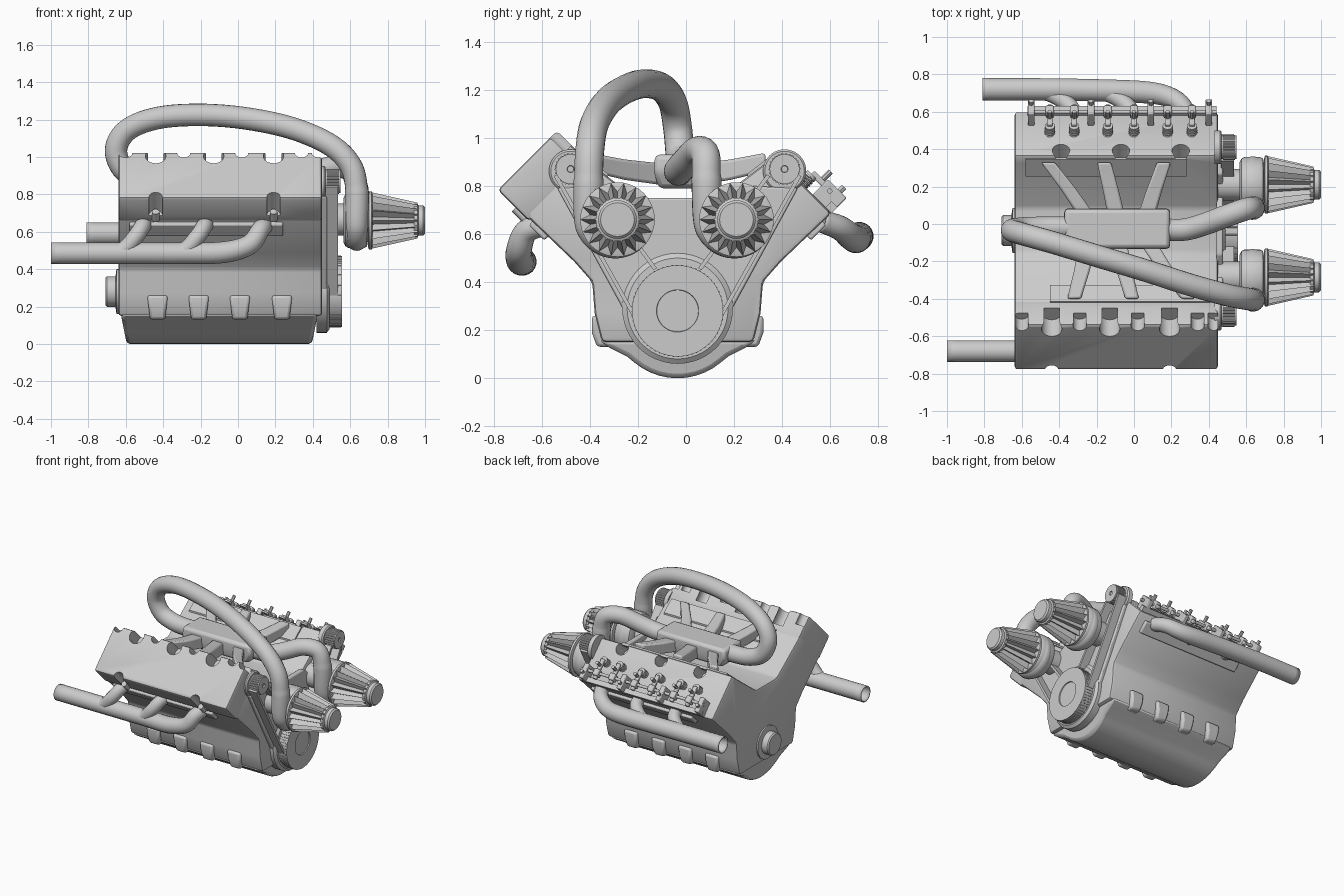
import bpy, bmesh, math
from mathutils import Vector

if "Cube" in bpy.data.objects:
    bpy.data.objects.remove(bpy.data.objects["Cube"])

CY, CZ, K = -0.035, 0.28, math.sqrt(0.5)   # crank axis and 45 degree bank factor

def finish(bm, name, bevel=0.0, segs=2):
    bmesh.ops.recalc_face_normals(bm, faces=bm.faces)
    me = bpy.data.meshes.new(name)
    bm.to_mesh(me)
    bm.free()
    ob = bpy.data.objects.new(name, me)
    bpy.context.collection.objects.link(ob)
    if bevel:
        m = ob.modifiers.new("bevel", 'BEVEL')
        m.width, m.segments, m.limit_method = bevel, segs, 'ANGLE'
    return ob

def skin(bm, rings, caps=True):
    vs = [[bm.verts.new(p) for p in r] for r in rings]
    n = len(vs[0])
    for a, b in zip(vs, vs[1:]):
        for i in range(n):
            bm.faces.new((a[i], a[(i + 1) % n], b[(i + 1) % n], b[i]))
    if caps:
        bm.faces.new(vs[0])
        bm.faces.new(vs[-1])

def prism(name, pts, x0, x1, bevel=0.0):
    bm = bmesh.new()
    skin(bm, [[(x, y, z) for y, z in pts] for x in (x0, x1)])
    return finish(bm, name, bevel)

def lathe(name, y, z, steps, n=40, tooth=1.0):
    """Stack of (x, radius) rings round an x axis; tooth scales every other vertex."""
    bm = bmesh.new()
    rings = []
    for x, r in steps:
        ring = []
        for i in range(n):
            a, q = 2 * math.pi * i / n, r * (tooth if i % 2 else 1)
            ring.append((x, y + q * math.cos(a), z + q * math.sin(a)))
        rings.append(ring)
    skin(bm, rings)
    return finish(bm, name)

def gear(name, x0, x1, y, z, r, teeth):
    ring = []
    for i in range(4 * teeth):
        a, q = 2 * math.pi * i / (4 * teeth), r * (1 if i % 4 < 2 else .93)
        ring.append((y + q * math.cos(a), z + q * math.sin(a)))
    return prism(name, ring, x0, x1)

def spline(pts, k=8):
    p = [Vector(q) for q in pts]
    p = [2 * p[0] - p[1]] + p + [2 * p[-1] - p[-2]]
    out = []
    for i in range(1, len(p) - 2):
        a, b, c, d = p[i - 1:i + 3]
        for j in range(k):
            t = j / k
            out.append(.5 * (2 * b + (c - a) * t + (2 * a - 5 * b + 4 * c - d) * t * t
                             + (3 * b - a - 3 * c + d) * t ** 3))
    return out + [p[-2]]

def tube_into(bm, path, r, n=20, caps=True):
    path = [Vector(p) for p in path]
    rings, nrm = [], None
    for i, p in enumerate(path):
        t = (path[min(i + 1, len(path) - 1)] - path[max(i - 1, 0)]).normalized()
        nrm = t.orthogonal() if nrm is None else nrm - t * nrm.dot(t)
        nrm.normalize()
        b = t.cross(nrm)
        q = r(i / (len(path) - 1)) if callable(r) else r
        rings.append([p + q * (math.cos(2 * math.pi * k / n) * nrm
                               + math.sin(2 * math.pi * k / n) * b) for k in range(n)])
    skin(bm, rings, caps)

def tube(name, path, r, n=20, caps=True, wall=0.0):
    bm = bmesh.new()
    tube_into(bm, path, r, n, caps)
    ob = finish(bm, name)
    if wall:
        m = ob.modifiers.new("wall", 'SOLIDIFY')
        m.thickness, m.offset = wall, -1
    return ob

def bank(s, d, v):
    """y, z at distance d out along a cylinder bank and v across it (v > 0 towards the valley)."""
    return (CY + s * (d - v) * K, CZ + (d + v) * K)

def bank_box(name, s, x0, x1, d0, d1, v0, v1, bevel=0.0):
    return prism(name, [bank(s, d0, v0), bank(s, d1, v0), bank(s, d1, v1), bank(s, d0, v1)], x0, x1, bevel)

def carve(ob, s, wells):
    """Cut round wells (x, v, d0, radius) parallel to the bank axis."""
    bm = bmesh.new()
    for x, v, d0, r in wells:
        tube_into(bm, [(x, *bank(s, d0, v)), (x, *bank(s, 1.1, v))], r, 20)
    cutter = finish(bm, "well_cutter")
    cutter.hide_render = True
    m = ob.modifiers.new("wells", 'BOOLEAN')
    m.operation, m.object, m.solver = 'DIFFERENCE', cutter, 'EXACT'
    bpy.context.view_layer.objects.active = ob
    for m in list(ob.modifiers):
        bpy.ops.object.modifier_apply(modifier=m.name)
    bpy.data.objects.remove(cutter)

# V block with both heads
half = [(.315, .15), (.345, .27), (.355, .40), (.43, .485), (.64, .686), (.403, .923), (.36, .89), (.12, .71)]
prof = [(CY + a, b) for a, b in half] + [(CY - a, b) for a, b in reversed(half)]
block = prism("engine_block", prof, -.64, .45, .018)
carve(block, 1, [(x, .135, .62, .047) for x in (-.39, -.07, .25)])

# Oil pan, narrowing towards the bottom at both ends
pan = [(.33, .16), (.28, .125), (.21, .09)] + [(.28 * math.sin(a), CZ - .28 * math.cos(a))
       for a in [math.radians(40 - 8 * i) for i in range(11)]] + [(-.21, .09), (-.28, .125), (-.33, .16)]
bm = bmesh.new()
skin(bm, [[(x + k * z, CY + a, z) for a, z in pan] for x, k in ((-.595, -.2), (.395, .2))])
finish(bm, "oil_pan", .02)
for s in (-1, 1):
    for x in (-.43, -.21, .01, .235):
        bm = bmesh.new()
        skin(bm, [[(x - w, CY + s * .2, z), (x + w, CY + s * .2, z), (x + w, CY + s * o, z), (x - w, CY + s * o, z)]
                  for z, w, o in ((.13, .04, .335), (.19, .047, .357), (.26, .055, .357))])
        finish(bm, "crankcase_lug", .014)

# Valve cover on the front bank
cover = bank_box("valve_cover", -1, -.64, .45, .70, .885, -.174, .175, .018)
carve(cover, -1, [(x, .14, .76, .055) for x in (-.44, -.13, .19)]
      + [(x, .165, .80, .036) for x in (-.60, -.29, .02, .34, .43)]
      + [(x, -.17, .75, .036) for x in (-.44, .19)])
for x in (-.44, .19):
    tube("cover_bolt", [(x, *bank(-1, .72, -.175)), (x, *bank(-1, .78, -.175))], .02, 12)

# Open valve gear on the rear bank
bank_box("rocker_rail", 1, -.57, .44, .74, .775, -.166, -.13)
tube("rocker_shaft", [(-.57, *bank(1, .80, -.095)), (.44, *bank(1, .80, -.095))], .011, 12)
for x in (-.55, -.23, .09, .40):
    bank_box("shaft_bracket", 1, x - .018, x + .018, .735, .83, -.165, -.055, .006)
    tube("bracket_bolt", [(x, *bank(1, .82, -.125)), (x, *bank(1, .855, -.125))], .013, 6)
for x in (-.45, -.32, -.14, 0, .18, .31):
    bank_box("rocker_arm", 1, x - .015, x + .015, .79, .815, -.14, .01, .006)
    bank_box("rocker_hub", 1, x - .022, x + .022, .775, .83, -.12, -.07, .008)
    tube("adjuster_screw", [(x, *bank(1, .80, -.04)), (x, *bank(1, .86, -.04))], .012, 8)
    coil = []
    for i in range(41):
        a = 2 * math.pi * i / 10
        y, z = bank(1, .735 + .05 * i / 40, .005 + .024 * math.sin(a))
        coil.append((x + .024 * math.cos(a), y, z))
    tube("valve_spring", coil, .005, 6)
    tube("spring_retainer", [(x, *bank(1, .785, .005)), (x, *bank(1, .797, .005))], .027, 14)

# Intake plenum, runners and flanges
bm = bmesh.new()
skin(bm, [[(-.09 + a * w, -.025 + b * h, z) for a, b in ((-1, -1), (1, -1), (1, 1), (-1, 1))]
          for z, w, h in ((.79, .25, .09), (.86, .285, .108), (.93, .28, .104))])
finish(bm, "intake_plenum", .02)
for s, ends in ((1, (-.46, -.16, .16)), (-1, (-.32, -.01, .29))):
    for xe, xs in zip(ends, (-.24, -.09, .06)):
        bm = bmesh.new()
        skin(bm, [[(x - w, y, z0), (x + w, y, z0), (x + w, y, z1), (x - w, y, z1)]
                  for x, y, w, z0, z1 in ((xs, -.025 + s * .05, .047, .80, .89),
                                          ((xs + xe) / 2, CY + s * .22, .042, .825, .91),
                                          (xe, CY + s * .365, .037, .86, .937))])
        finish(bm, "intake_runner", .012)
    f = [(CY + s * a, b) for a, b in ((.29, .83), (.29, .85), (.38, .92), (.39, .905))]
    x0 = -.58 if s > 0 else -.45
    prism("intake_flange", f, x0, x0 + .86)

# Turbochargers with charge pipes, hubs and pleated filters
def volute(cy):
    out = []
    for i in range(13):
        a, r = math.radians(180 + 30 * i), .12 - .035 * i / 12
        out.append((.635, cy + r * math.cos(a), .665 + r * math.sin(a)))
    return out
long_pipe = [(-.34, -.02, .87), (-.5, -.02, .88), (-.61, -.025, .93), (-.652, -.035, 1.04), (-.59, -.055, 1.145),
             (-.43, -.1, 1.208), (-.2, -.17, 1.225), (.05, -.245, 1.205), (.3, -.325, 1.15), (.5, -.38, 1.06),
             (.605, -.4, .95), (.635, -.405, .82)]
short_pipe = [(.16, -.03, .86), (.27, -.03, .865), (.38, 0, .90), (.5, .045, .945), (.6, .08, .93),
              (.635, .085, .83)]
for cy, pipe in ((-.285, long_pipe), (.21, short_pipe)):
    cut = (len(pipe) - 1) / (len(pipe) + 12)
    tube("charge_pipe", spline(pipe + volute(cy)), lambda t: .06 if t < cut else .063 - .025 * (t - cut) / (1 - cut))
    lathe("turbo_housing", cy, .662, [(.565, .12), (.575, .14), (.59, .148), (.675, .148), (.69, .14), (.695, .11)])
    lathe("turbo_mount", cy, .665, [(.44, .085), (.57, .085)])
    lathe("filter_base", cy, .66, [(.695, .14), (.70, .155), (.715, .155), (.72, .14)])
    lathe("filter_pleats", cy, .66, [(.71, .154), (.96, .097)], 36, .76)
    lathe("filter_cap", cy, .66, [(.94, .09), (.96, .09), (.965, .08), (.99, .08), (1.0, .07)])

# Exhaust manifolds
tube("front_exhaust_pipe", spline([(-1, -.68, .485), (-.6, -.68, .485), (-.3, -.68, .485), (-.08, -.69, .49),
     (.06, -.695, .53), (.12, -.665, .61), (.15, -.58, .64)]),
     lambda t: .058 if t < .5 else .058 - .026 * (t - .5), caps=False, wall=.008)
tube("rear_exhaust_pipe", spline([(-.81, .72, .59), (-.5, .72, .59), (-.2, .715, .585), (.05, .705, .58),
     (.17, .685, .59), (.25, .64, .625), (.30, .56, .655)]),
     lambda t: .06 if t < .5 else .06 - .026 * (t - .5), caps=False, wall=.008)
for x in (-.52, -.19):
    tube("front_exhaust_branch", spline([(x - .22, -.68, .48), (x - .1, -.69, .50), (x - .03, -.69, .57),
         (x + .01, -.65, .63), (x + .02, -.57, .645)]), .044)
for x in (-.33, -.02):
    tube("rear_exhaust_branch", spline([(x - .24, .715, .585), (x - .13, .70, .59), (x - .05, .66, .61),
         (x, .61, .64), (x + .01, .54, .66)]), .044)
bank_box("exhaust_flange", -1, -.58, .24, .60, .69, -.185, -.15, .008)
bank_box("exhaust_flange", 1, -.45, .38, .60, .69, -.185, -.15, .008)

# Timing drive: front plate, housing, crank gear, cam gears and belts
prism("timing_plate", [(CY + a, b) for a, b in ((-.13, .75), (.13, .75), (.2, .7), (.3, .8), (.50, .79), (.2, .24),
      (.13, .12), (-.13, .12), (-.2, .24), (-.50, .79), (-.3, .8), (-.2, .7))], .44, .475, .008)
lathe("crank_housing", CY, CZ + .01, [(.42, .23), (.475, .23), (.49, .21)], 48)
gear("crank_gear", .485, .55, CY, CZ, .192, 60)
lathe("crank_pulley_face", CY, CZ, [(.48, .19), (.557, .19), (.557, .088), (.535, .083)], 48)
lathe("crank_hub", CY, CZ, [(.50, .075), (.55, .075)])
for s in (-1, 1):
    y = CY + s * .445
    lathe("cam_housing", y, .862, [(.43, .09), (.46, .09), (.468, .082)])
    gear("cam_gear", .475, .54, y, .87, .067, 26)
    lathe("cam_gear_face", y, .87, [(.43, .062), (.548, .062), (.548, .015), (.54, .013)], 32)
    for a, b in (((.515, .84), (.19, .26)), ((.385, .84), (.10, .45))):
        prism("timing_belt", [(CY + s * a[0], a[1]), (CY + s * b[0], b[1]),
              (CY + s * (b[0] - .014), b[1] + .008), (CY + s * (a[0] - .014), a[1] + .008)], .465, .535)

# Rear crank flange
lathe("rear_crank_flange", CY, CZ, [(-.62, .12), (-.65, .12), (-.655, .082), (-.70, .082), (-.708, .074)])

bpy.ops.object.select_all(action='SELECT')
bpy.context.view_layer.objects.active = block
bpy.ops.object.shade_smooth_by_angle(angle=math.radians(32))
